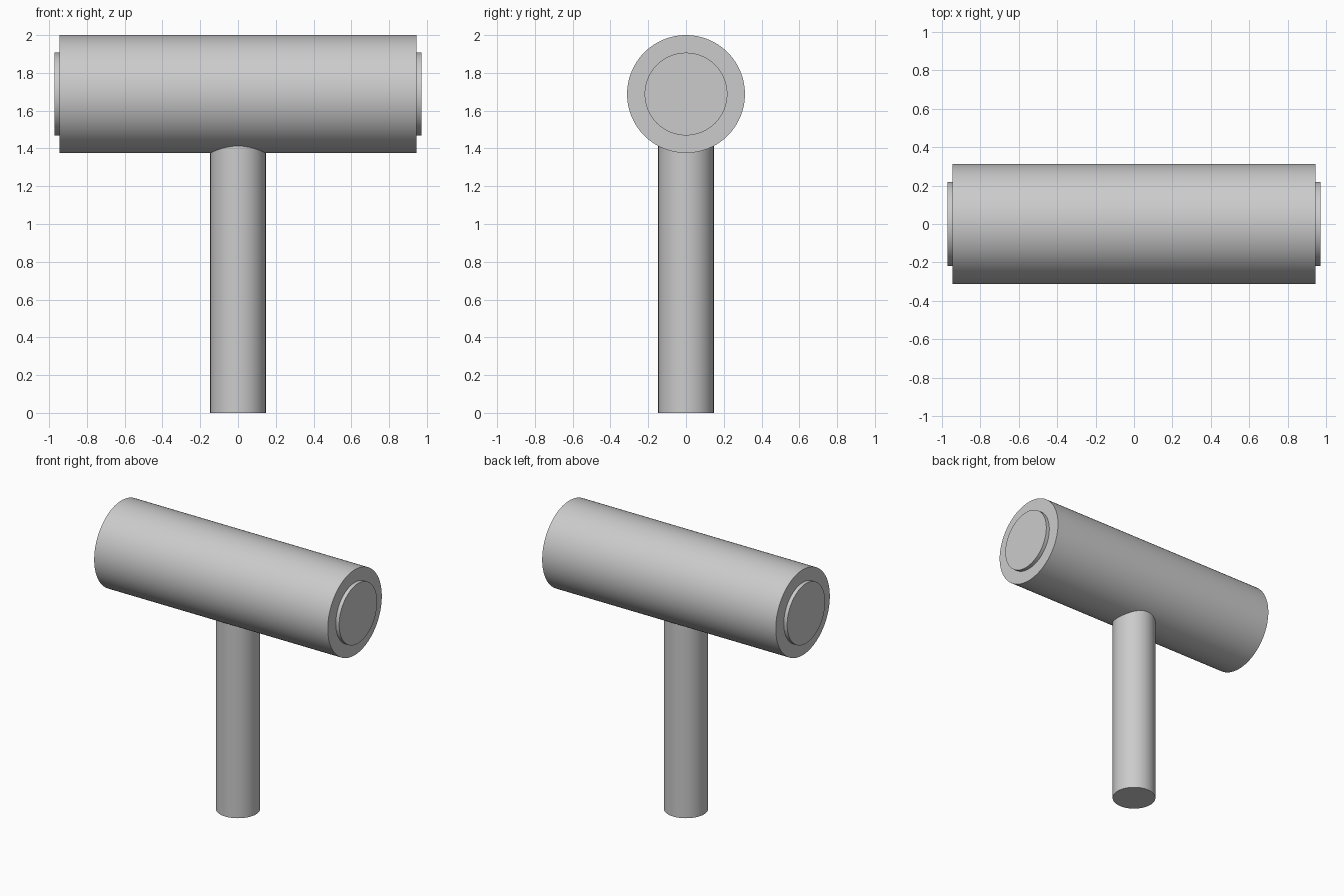
import bpy
import math

if "Cube" in bpy.data.objects:
    bpy.data.objects.remove(bpy.data.objects["Cube"])


def cylinder(name, radius, start, end, z=None):
    """Cylinder from start to end: along x at height z, or vertical if z is None."""
    mid = (start + end) / 2
    along_x = z is not None
    bpy.ops.mesh.primitive_cylinder_add(
        vertices=96, radius=radius, depth=end - start,
        location=(mid, 0, z) if along_x else (0, 0, mid),
        rotation=(0, math.pi / 2 if along_x else 0, 0))
    obj = bpy.context.object
    obj.name = name
    bpy.ops.object.shade_smooth_by_angle(angle=math.radians(30))
    return obj


HEAD_R = 0.312
HEAD_Z = 2.0 - HEAD_R

# Mallet head
cylinder("mallet_head", HEAD_R, -0.944, 0.944, HEAD_Z)

# Striking faces: thin discs standing proud of each end
for side, start, end in (("left", -0.971, -0.93), ("right", 0.93, 0.971)):
    cylinder(side + "_striking_face", 0.219, start, end, HEAD_Z)

# Handle, running up into the head
cylinder("handle", 0.147, 0.0, 1.5)
